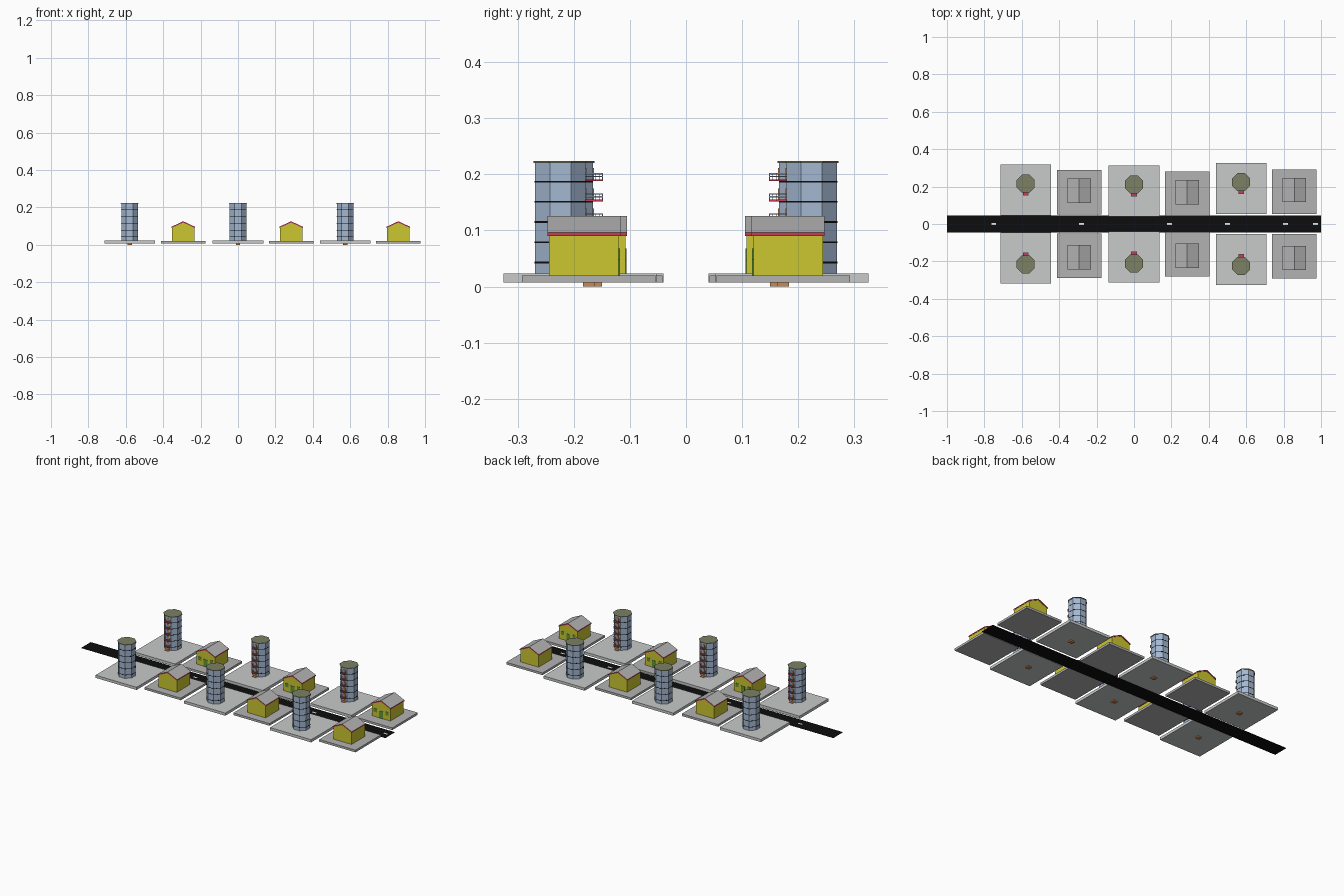
import bpy, bmesh, math

if "Cube" in bpy.data.objects:
    bpy.data.objects.remove(bpy.data.objects["Cube"])


def material(name, r, g, b):
    m = bpy.data.materials.new(name)
    m.diffuse_color = (r, g, b, 1)
    m.use_nodes = True
    m.node_tree.nodes["Principled BSDF"].inputs["Base Color"].default_value = m.diffuse_color
    return m


BLACK = material("asphalt black", 0.004, 0.004, 0.004)
WHITE = material("marking white", 0.8, 0.8, 0.8)
LIGHT = material("light grey", 0.58, 0.59, 0.59)
GREY = material("mid grey", 0.45, 0.45, 0.45)
BLUE = material("pale blue", 0.37, 0.48, 0.64)
OLIVE = material("roof olive", 0.20, 0.22, 0.13)
YELLOW = material("wall yellow", 0.60, 0.57, 0.03)
RED = material("trim red", 0.58, 0.045, 0.085)
ORANGE = material("door orange", 0.60, 0.25, 0.08)
GREEN = material("window green", 0.12, 0.30, 0.04)


def finish(name, bm, *mats):
    bmesh.ops.recalc_face_normals(bm, faces=bm.faces)
    me = bpy.data.meshes.new(name)
    bm.to_mesh(me)
    bm.free()
    for m in mats:
        me.materials.append(m)
    ob = bpy.data.objects.new(name, me)
    bpy.context.collection.objects.link(ob)
    return ob


def prism(name, pts, offset, *mats):
    """Extrude a flat outline of 3D points by an offset."""
    bm = bmesh.new()
    f = bm.faces.new([bm.verts.new(p) for p in pts])
    ext = bmesh.ops.extrude_face_region(bm, geom=[f])["geom"]
    bmesh.ops.translate(bm, vec=offset,
                        verts=[v for v in ext if isinstance(v, bmesh.types.BMVert)])
    # extruding keeps the start face, so the prism is closed
    return finish(name, bm, *mats)


def box(name, x0, x1, y0, y1, z0, z1, mat):
    y0, y1 = min(y0, y1), max(y0, y1)
    return prism(name, [(x0, y0, z0), (x1, y0, z0), (x1, y1, z0), (x0, y1, z0)],
                 (0, 0, z1 - z0), mat)


def octagon(name, x, y, half, z0, z1, mat):
    r = half / math.cos(math.pi / 8)
    pts = [(x + r * math.cos(math.pi / 8 + i * math.pi / 4),
            y + r * math.sin(math.pi / 8 + i * math.pi / 4), z0) for i in range(8)]
    return prism(name, pts, (0, 0, z1 - z0), mat)


def sheet(name, x0, x1, y0, y1, z, mat):
    bm = bmesh.new()
    bm.faces.new([bm.verts.new(p) for p in
                  ((x0, y0, z), (x1, y0, z), (x1, y1, z), (x0, y1, z))])
    return finish(name, bm, mat)


def tower(x, s, inner):
    # paved plot
    box("tower_plot", x - .135, x + .135, s * inner, s * (inner + .272), .007, .023, LIGHT)
    d = inner + .171                      # distance of tower axis from the road
    octagon("tower_body", x, s * d, .045, .02, .221, BLUE)
    octagon("tower_roof", x, s * d, .048, .220, .224, OLIVE)
    w = d - .045                          # road-facing wall
    # entrance step and door
    box("entrance_step", x - .012, x + .012, s * (w - .016), s * (w + .005), 0, .026, ORANGE)
    box("entrance_door", x - .009, x + .009, s * (w - .002), s * (w + .002), .023, .042, ORANGE)
    for i in range(5):
        z = .043 + .036 * i
        octagon("floor_band", x, s * d, .0456, z - .0015, z + .0015, BLACK)
        # balcony: floor, rails, posts and door
        f = w - .018
        box("balcony_floor", x - .015, x + .015, s * f, s * (w + .002), z + .001, z + .004, RED)
        box("balcony_door", x - .007, x + .007, s * (w - .002), s * (w + .002),
            z + .004, z + .024, ORANGE)
        for h in (.008, .013):
            box("rail_front", x - .015, x + .015, s * f, s * (f + .0015), z + h, z + h + .002, BLUE)
            for k in (-.015, .0135):
                box("rail_side", x + k, x + k + .0015, s * f, s * w, z + h, z + h + .002, BLUE)
        for k in (-.015, -.0055, .004, .0135):
            box("rail_post", x + k, x + k + .0015, s * f, s * (f + .0015),
                z + .004, z + .015, BLUE)


def house(x, s, inner):
    # paved plot
    box("house_plot", x - .119, x + .119, s * inner, s * (inner + .238), .007, .020, GREY)
    d = inner + .128
    n, f = d - .062, d + .062             # road-facing and rear gables
    walls = [(x - .06, s * n, .018), (x + .06, s * n, .018), (x + .06, s * n, .092),
             (x, s * n, .119), (x - .06, s * n, .092)]
    prism("house_walls", walls, (0, s * (f - n), 0), YELLOW)
    # folded roof: red trim with grey upper faces
    roof = [(x - .063, s * (n - .003), .090), (x, s * (n - .003), .119),
            (x + .063, s * (n - .003), .090), (x + .063, s * (n - .003), .0965),
            (x, s * (n - .003), .126), (x - .063, s * (n - .003), .0965)]
    r = prism("house_roof", roof, (0, s * (f - n + .006), 0), RED, GREY)
    for p in r.data.polygons:
        p.material_index = 1 if p.normal.z > .5 else 0
    # door and windows on the road side
    box("house_door", x - .012, x + .012, s * (n - .002), s * (n + .002), .02, .062, GREEN)
    for k in (-.038, .038):
        box("house_window", x + k - .010, x + k + .010, s * (n - .002), s * (n + .002),
            .048, .068, GREEN)


# road with centre dashes
sheet("road", -1, 1, -.046, .046, .004, BLACK)
for x in (-.75, -.28, .19, .50, .81, .97):
    sheet("road_dash", x - .013, x + .013, -.005, .005, .005, WHITE)

# both sides of the street, alternating towers and houses
for s in (1, -1):
    for x, inner in ((-.579, .045), (0, .040), (.573, .053)):
        tower(x, s, inner)
    for x, inner in ((-.293, .050), (.284, .042), (.857, .054)):
        house(x, s, inner)
